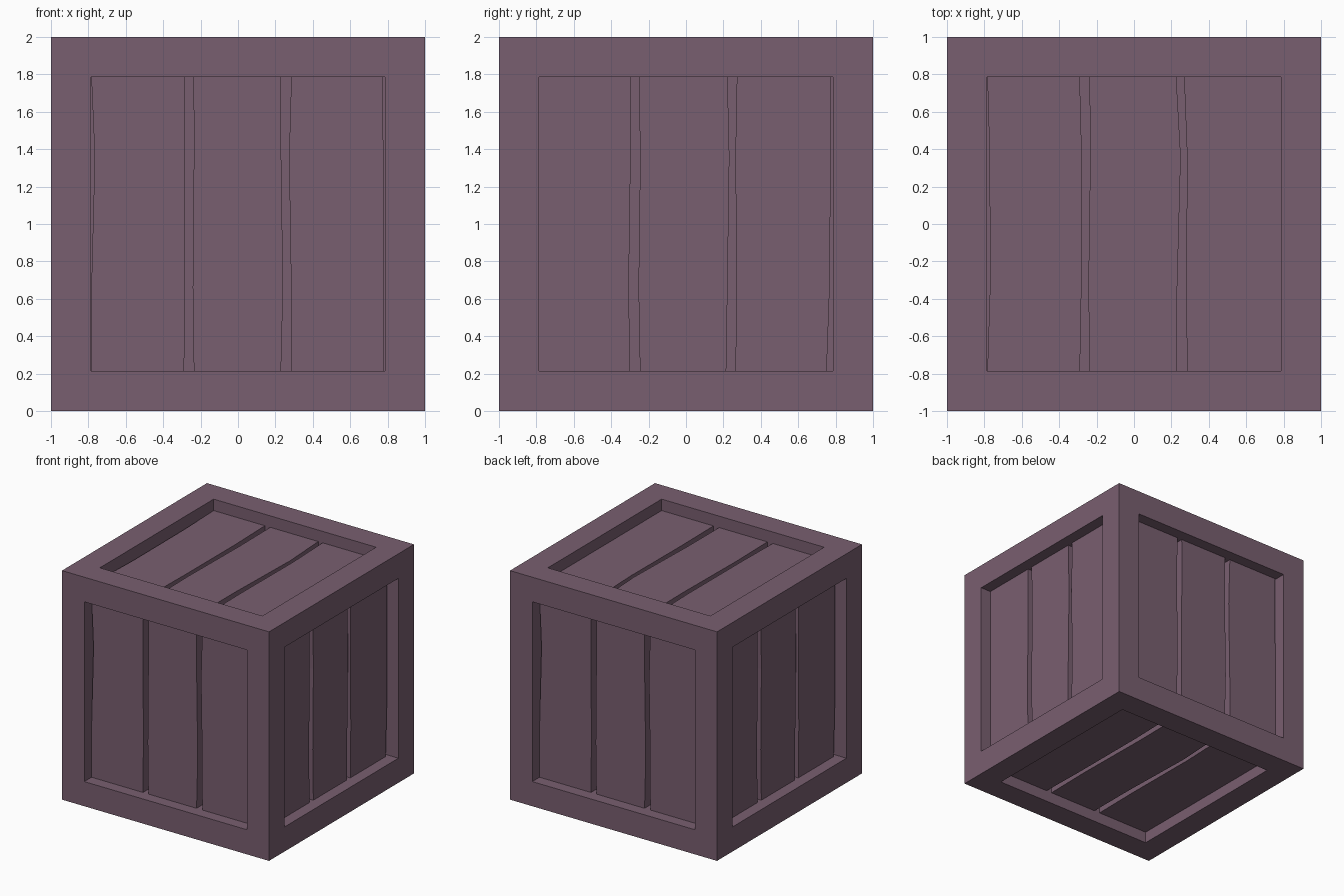
import bpy, bmesh
from mathutils import Matrix, Vector

if "Cube" in bpy.data.objects:
    bpy.data.objects.remove(bpy.data.objects["Cube"])

paint = bpy.data.materials.new("dusty_plum_wood")
paint.diffuse_color = (0.191, 0.114, 0.162, 1)
paint.use_nodes = True
paint.node_tree.nodes["Principled BSDF"].inputs["Base Color"].default_value = paint.diffuse_color

BORDER, FLOOR, PLANK_TOP = 0.215, 0.80, 0.90
HALF = 1 - BORDER
V = (HALF, 0.36, -0.34, -HALF)      # heights of the hewn edge points


def finish(bm, name):
    bmesh.ops.recalc_face_normals(bm, faces=bm.faces)
    mesh = bpy.data.meshes.new(name)
    bm.to_mesh(mesh)
    bm.free()
    mesh.materials.append(paint)
    obj = bpy.data.objects.new(name, mesh)
    bpy.context.collection.objects.link(obj)
    return obj


# Frame: cube with a square recess in every side
bm = bmesh.new()
bmesh.ops.create_cube(bm, size=2)
sides = bm.faces[:]
bmesh.ops.inset_individual(bm, faces=sides, thickness=BORDER, use_even_offset=True)
bmesh.ops.inset_individual(bm, faces=sides, thickness=0, depth=FLOOR - 1)
bmesh.ops.translate(bm, verts=bm.verts, vec=(0, 0, 1))
finish(bm, "crate_frame")

# Planks: left edge and right edge of each, from top to bottom
FRONT = [((-.784, -.766, -.784, -.784), (-.285, -.287, -.284, -.288)),
         ((-.237, -.236, -.242, -.236), (.230, .231, .241, .230)),
         ((.285, .273, .284, .285), (.775, .777, .780, .779))]
RIGHT = [((-.785, -.785, -.785, -.785), (-.297, -.296, -.306, -.299)),
         ((-.252, -.245, -.254, -.246), (.222, .232, .222, .215)),
         ((.272, .264, .271, .264), (.772, .774, .768, .752))]
TOP = [((-.784, -.772, -.770, -.784), (-.290, -.279, -.281, -.289)),
       ((-.238, -.234, -.244, -.237), (.226, .250, .231, .230)),
       ((.268, .284, .279, .284), (.785, .785, .785, .785))]

# Each side: name, planks, directions of across, along and outward
SIDES = [("front", FRONT, (1, 0, 0), (0, 0, 1), (0, -1, 0)),
         ("back", FRONT, (-1, 0, 0), (0, 0, 1), (0, 1, 0)),
         ("right", RIGHT, (0, 1, 0), (0, 0, 1), (1, 0, 0)),
         ("left", RIGHT, (0, -1, 0), (0, 0, 1), (-1, 0, 0)),
         ("top", TOP, (1, 0, 0), (0, 1, 0), (0, 0, 1)),
         ("bottom", TOP, (-1, 0, 0), (0, 1, 0), (0, 0, -1))]

for side, planks, u, v, n in SIDES:
    axes = Matrix((u, v, n)).transposed()
    for i, (left, right) in enumerate(planks, 1):
        outline = list(zip(left, V)) + list(zip(right, V))[::-1]
        bm = bmesh.new()
        low = [bm.verts.new(axes @ Vector((a, b, FLOOR)) + Vector((0, 0, 1))) for a, b in outline]
        high = [bm.verts.new(axes @ Vector((a, b, PLANK_TOP)) + Vector((0, 0, 1))) for a, b in outline]
        bm.faces.new(high)
        bm.faces.new(low[::-1])
        for k in range(len(low)):
            j = (k + 1) % len(low)
            bm.faces.new((low[k], low[j], high[j], high[k]))
        finish(bm, f"{side}_plank_{i}")
